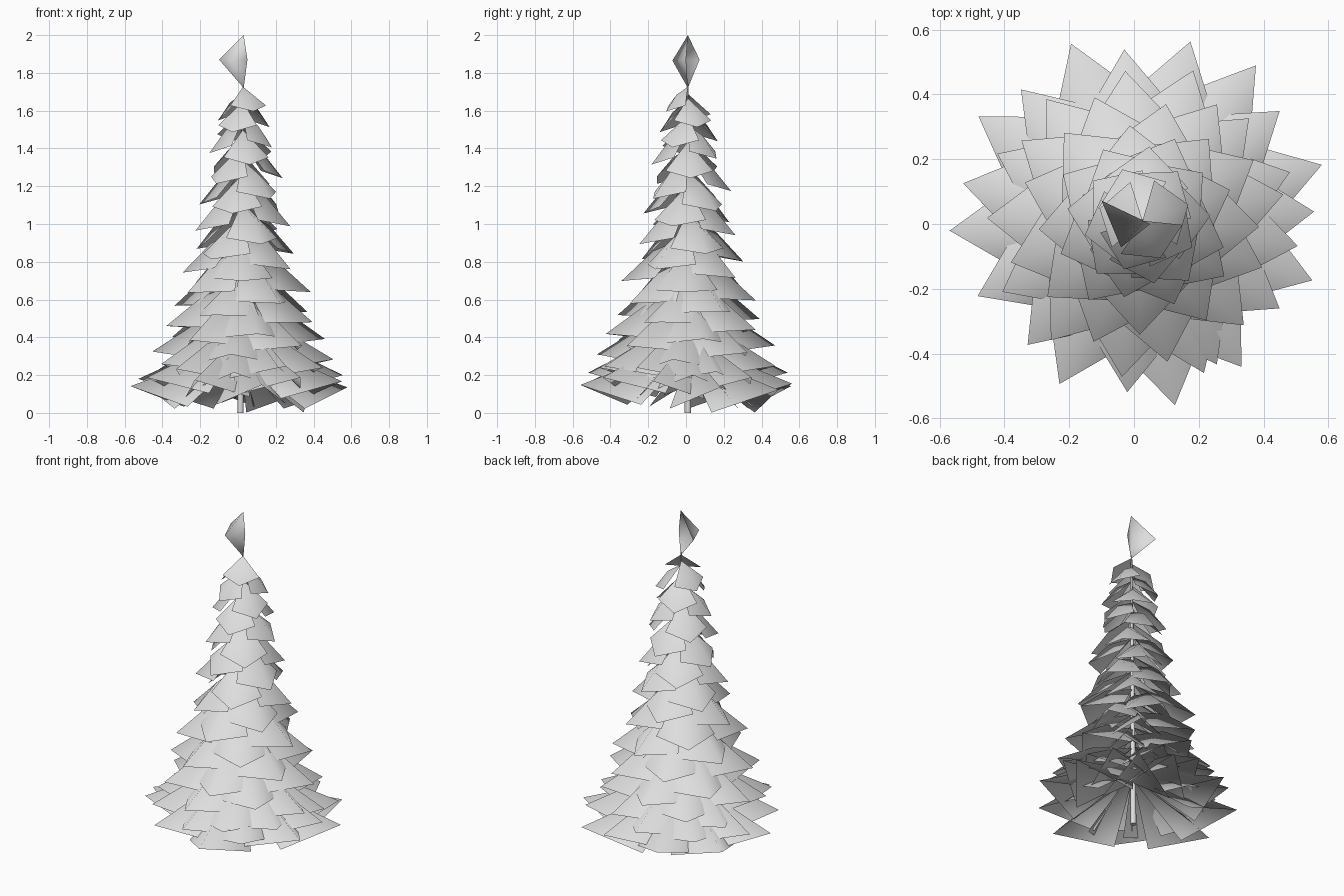
import bpy, math, random
from mathutils import Vector

if "Cube" in bpy.data.objects:
    bpy.data.objects.remove(bpy.data.objects["Cube"])

random.seed(4)

grey = bpy.data.materials.new("light_grey")
grey.diffuse_color = (0.73, 0.73, 0.73, 1)
grey.use_nodes = True
grey.node_tree.nodes["Principled BSDF"].inputs["Base Color"].default_value = grey.diffuse_color


def finish(name, verts, faces, angle):
    mesh = bpy.data.meshes.new(name)
    mesh.from_pydata(verts, [], faces)
    mesh.materials.append(grey)
    ob = bpy.data.objects.new(name, mesh)
    bpy.context.collection.objects.link(ob)
    bpy.ops.object.select_all(action='DESELECT')
    ob.select_set(True)
    bpy.context.view_layer.objects.active = ob
    bpy.ops.object.shade_smooth_by_angle(angle=math.radians(angle))
    return ob


def axis(z):
    """Point on the slightly leaning trunk axis."""
    return Vector((0.013 + 0.008 * z, 0.01, z))


def lerp_table(table, x):
    for (x0, y0), (x1, y1) in zip(table, table[1:]):
        if x <= x1:
            t = max(0, (x - x0) / (x1 - x0))
            return y0 + t * (y1 - y0)
    return table[-1][1]


# Five-point card: root, tip, two drooping side corners, raised centre
verts, faces = [], []


def add_branch(azimuth, reach, tip_z):
    f = min(1, max(0, (0.6 - reach) / 0.45))      # 0 at the bottom, 1 at the top
    slope = 0.24 + 0.78 * f
    half_w = 0.19 - 0.085 * f * f
    droop = (0.32 - 0.05 * f) * reach
    bulge = (0.04 + 0.14 * f) * reach
    root_z = tip_z + slope * reach
    mid_z = (tip_z + root_z) / 2
    a = math.radians(azimuth)
    out = Vector((math.cos(a), math.sin(a), 0))
    side = Vector((-out.y, out.x, 0))
    base = axis(root_z)
    base.z = 0
    up = Vector((0, 0, 1))
    n = len(verts)
    verts.extend([
        base + up * root_z,
        base + out * reach * 0.5 - side * half_w + up * (mid_z - droop),
        base + out * reach + up * tip_z,
        base + out * reach * 0.5 + side * half_w + up * (mid_z - droop),
        base + out * reach * 0.52 + up * (mid_z + bulge)])
    faces.extend([(n + i, n + (i + 1) % 4, n + 4) for i in range(4)])


# Widest bottom skirt: azimuth in degrees and reach
skirt = [(17, .59), (3, .54), (-19, .565), (-32, .51), (-55, .55), (-67, .51),
         (-79, .58), (-94, .53), (-116, .56), (-132, .515), (-155, .55),
         (-177, .585), (168, .555), (147, .59), (132, .545), (111, .585),
         (95, .53), (74, .575), (53, .6), (38, .55)]
for az, reach in skirt:
    add_branch(az, reach, 0.135 + (0.59 - reach) * 1.3)

# Spiral of shrinking branches up to the crown
profile = [(.22, .50), (.37, .46), (.53, .39), (.69, .345), (.8, .30), (.92, .28),
           (1.02, .25), (1.17, .225), (1.29, .195), (1.45, .165), (1.6, .125)]
COUNT = 58
for i in range(COUNT):
    t = i / (COUNT - 1)
    z = 0.22 + 1.375 * (0.42 * t + 0.58 * t * t)
    add_branch(20 + 137.508 * i + random.uniform(-4, 4),
               lerp_table(profile, z) * random.uniform(0.97, 1.03),
               z + random.uniform(-0.01, 0.01))
finish("branches", verts, faces, 180)

# Upright folded card at the very top
finish("top_tip",
       [(.03, .01, 1.72), (-.1, .072, 1.87), (.03, .01, 2.0), (.05, 0, 1.87), (-.04, -.072, 1.865)],
       [(0, 1, 4), (1, 2, 4), (2, 3, 4), (3, 0, 4)], 180)

# Thin tapering trunk
SIDES = 8
tv, tf = [], []
levels = [(0, .017), (.6, .014), (1.2, .009), (1.74, .004)]
for z, r in levels:
    for k in range(SIDES):
        a = 2 * math.pi * k / SIDES
        tv.append(axis(z) + Vector((r * math.cos(a), r * math.sin(a), 0)))
for j in range(len(levels) - 1):
    for k in range(SIDES):
        k2 = (k + 1) % SIDES
        tf.append((j * SIDES + k, j * SIDES + k2, (j + 1) * SIDES + k2, (j + 1) * SIDES + k))
tf.append(tuple(reversed(range(SIDES))))
finish("trunk", tv, tf, 50)
